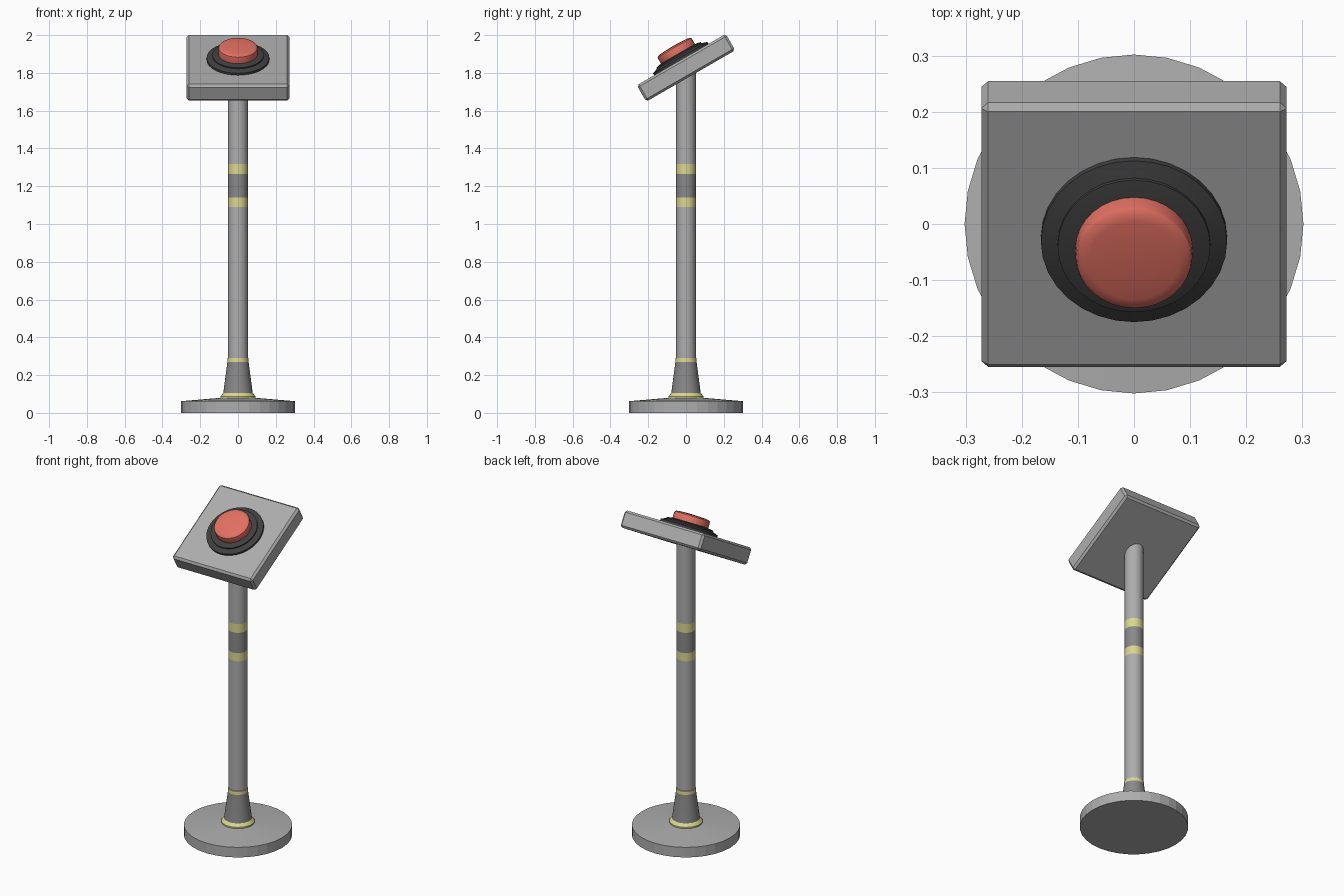
import bpy
import bmesh
import math
from mathutils import Matrix

if "Cube" in bpy.data.objects:
    bpy.data.objects.remove(bpy.data.objects["Cube"])

SIDES = 32


def material(name, rgb):
    m = bpy.data.materials.new(name)
    m.diffuse_color = (*rgb, 1)
    m.use_nodes = True
    m.node_tree.nodes["Principled BSDF"].inputs["Base Color"].default_value = m.diffuse_color
    return m


grey = material("grey", (0.42, 0.42, 0.42))
dark = material("dark_grey", (0.25, 0.25, 0.25))
yellow = material("yellow", (0.72, 0.68, 0.28))
black = material("black", (0.05, 0.05, 0.05))
red = material("red", (0.75, 0.16, 0.12))


def finish(name, bm, mats, smooth=True):
    bmesh.ops.recalc_face_normals(bm, faces=bm.faces)
    mesh = bpy.data.meshes.new(name)
    bm.to_mesh(mesh)
    bm.free()
    for m in mats:
        mesh.materials.append(m)
    ob = bpy.data.objects.new(name, mesh)
    bpy.context.collection.objects.link(ob)
    if smooth:
        bpy.ops.object.select_all(action='DESELECT')
        ob.select_set(True)
        bpy.context.view_layer.objects.active = ob
        bpy.ops.object.shade_smooth_by_angle(angle=math.radians(30))
    return ob


def lathe(name, profile, mats, bands=None, smooth=True, sides=SIDES):
    """Revolve (radius, z) points; bands gives a material index per segment."""
    bm = bmesh.new()
    rings = []
    for r, z in profile:
        rings.append([bm.verts.new((r * math.cos(2 * math.pi * i / sides),
                                    r * math.sin(2 * math.pi * i / sides), z))
                      for i in range(sides)])
    for k, (a, b) in enumerate(zip(rings, rings[1:])):
        for i in range(sides):
            j = (i + 1) % sides
            f = bm.faces.new((a[i], a[j], b[j], b[i]))
            f.material_index = bands[k] if bands else 0
    bm.faces.new(rings[0])
    bm.faces.new(rings[-1])
    return finish(name, bm, mats, smooth)


# Floor disc with a slightly sloped top
lathe("base_disc", [(0.302, 0), (0.302, 0.062), (0.09, 0.08)], [grey], smooth=False)

# Flared foot with a yellow ring at each end
lathe("foot_collar",
      [(0.093, 0.078), (0.093, 0.088), (0.078, 0.105), (0.056, 0.27), (0.055, 0.29), (0.05, 0.292)],
      [yellow, dark], [0, 0, 1, 0, 0])

# Pole with two yellow stripes around a dark band
lathe("pole",
      [(0.052, z) for z in (0.28, 1.09, 1.14, 1.265, 1.318, 1.83)],
      [grey, yellow, dark], [0, 1, 2, 1, 0])

# Everything on the head shares one tilted frame
tilt = Matrix.Translation((0, 0, 1.827)) @ Matrix.Rotation(math.radians(30), 4, 'X')

# Tilted panel with chamfered edges
bm = bmesh.new()
bmesh.ops.create_cube(bm, size=1)
bmesh.ops.scale(bm, vec=(0.544, 0.544, 0.1), verts=bm.verts)
bmesh.ops.bevel(bm, geom=bm.edges[:], offset=0.012, segments=1, affect='EDGES')
panel = finish("panel", bm, [grey], smooth=False)

# Stepped black surround
surround = lathe("button_surround",
                 [(0.166, 0.045), (0.166, 0.062), (0.136, 0.072), (0.136, 0.079), (0.1, 0.086)],
                 [black])

# Red push button with a rounded rim
button = lathe("push_button",
               [(0.104, 0.08), (0.104, 0.117), (0.102, 0.123), (0.096, 0.128),
                (0.08, 0.131), (0.04, 0.133), (0.01, 0.134)],
               [red])

for ob in (panel, surround, button):
    ob.matrix_world = tilt
